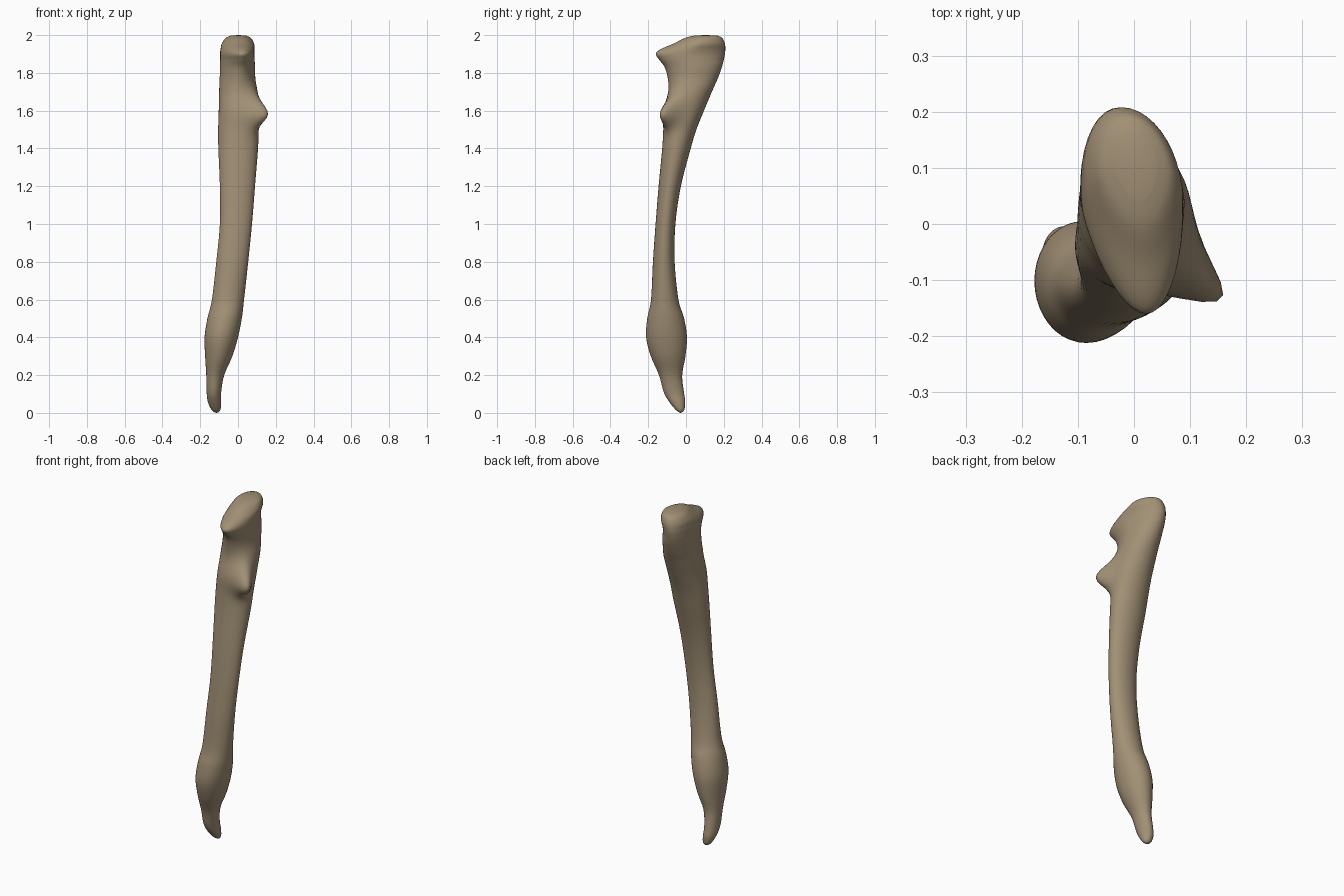
import bpy, bmesh, math

# Horizontal stations of the bone: z, x min, x max, y min, y max
STATIONS = [
    (0.005, -0.128, -0.100, -0.040, -0.018),
    (0.02, -0.143, -0.092, -0.058, -0.008),
    (0.06, -0.160, -0.089, -0.090, -0.004),
    (0.11, -0.166, -0.089, -0.118, -0.011),
    (0.20, -0.168, -0.073, -0.143, -0.020),
    (0.30, -0.174, -0.030, -0.186, -0.003),
    (0.40, -0.177, 0.000, -0.211, 0.005),
    (0.50, -0.162, 0.020, -0.205, -0.010),
    (0.60, -0.138, 0.032, -0.185, -0.040),
    (0.80, -0.115, 0.054, -0.175, -0.060),
    (1.00, -0.096, 0.074, -0.161, -0.056),
    (1.20, -0.096, 0.090, -0.145, -0.027),
    (1.40, -0.104, 0.106, -0.126, 0.025),
    (1.50, -0.105, 0.108, -0.120, 0.055),
    (1.60, -0.102, 0.108, -0.118, 0.095),
    (1.70, -0.100, 0.102, -0.094, 0.137),
    (1.77, -0.097, 0.092, -0.096, 0.168),
    (1.83, -0.095, 0.090, -0.113, 0.190),
    (1.87, -0.093, 0.088, -0.142, 0.200),
    (1.90, -0.092, 0.087, -0.160, 0.206),
    (1.925, -0.090, 0.087, -0.135, 0.208),
    (1.955, -0.084, 0.085, -0.066, 0.206),
    (1.985, -0.064, 0.068, -0.005, 0.192),
    (1.998, -0.035, 0.040, 0.045, 0.165),
]
SIDES, STEPS = 40, 5


def spline(a, b, c, d, t):
    return 0.5 * (2*b + (c - a)*t + (2*a - 5*b + 4*c - d)*t*t + (3*b - a - 3*c + d)*t**3)


def smooth_stations():
    n = len(STATIONS)
    for i in range(n - 1):
        four = [STATIONS[min(max(i + k, 0), n - 1)] for k in (-1, 0, 1, 2)]
        for s in range(STEPS):
            yield [spline(*v, s / STEPS) for v in zip(*four)]
    yield STATIONS[-1]


def section(z, x0, x1, y0, y1):
    cx, cy, rx, ry = (x0 + x1)/2, (y0 + y1)/2, (x1 - x0)/2, (y1 - y0)/2
    # the upper hook leans sideways and narrows towards its front
    top = min(max((z - 1.72) / 0.15, 0), 1)
    # side process below the notch, a bump pointing front right
    amp = 0.088 * math.exp(-((z - 1.58) / (0.085 if z > 1.58 else 0.06))**2)
    ring = []
    for k in range(SIDES):
        a = 2 * math.pi * k / SIDES
        c, s = math.cos(a), math.sin(a)
        front = max(-s, 0)
        x = cx + rx * c * (1 - 0.22 * top * front) - 0.13 * top * ry * s
        y = cy + ry * s
        d = (a - math.radians(320) + math.pi) % (2 * math.pi) - math.pi
        b = amp * math.exp(-(d / 0.48)**2)
        ring.append((x + 0.82 * b, y - 0.57 * b, z))
    return ring


# Bone: one lofted skin with closed ends
bm = bmesh.new()
rings = [[bm.verts.new(p) for p in section(*st)] for st in smooth_stations()]
for lo, hi in zip(rings, rings[1:]):
    for k in range(SIDES):
        j = (k + 1) % SIDES
        bm.faces.new((lo[k], lo[j], hi[j], hi[k]))
for ring, z in ((rings[0], 0.0), (rings[-1], 2.0)):
    mid = [sum(v.co[i] for v in ring) / SIDES for i in (0, 1)]
    pole = bm.verts.new((mid[0], mid[1], z))
    for k in range(SIDES):
        bm.faces.new((ring[k], ring[(k + 1) % SIDES], pole))
bmesh.ops.recalc_face_normals(bm, faces=bm.faces)
for f in bm.faces:
    f.smooth = True

mesh = bpy.data.meshes.new("forearm_bone")
bm.to_mesh(mesh)
bm.free()
bone = bpy.data.objects.new("forearm_bone", mesh)
bpy.context.collection.objects.link(bone)

mat = bpy.data.materials.new("bone tan")
mat.diffuse_color = (0.36, 0.28, 0.18, 1)
mesh.materials.append(mat)
